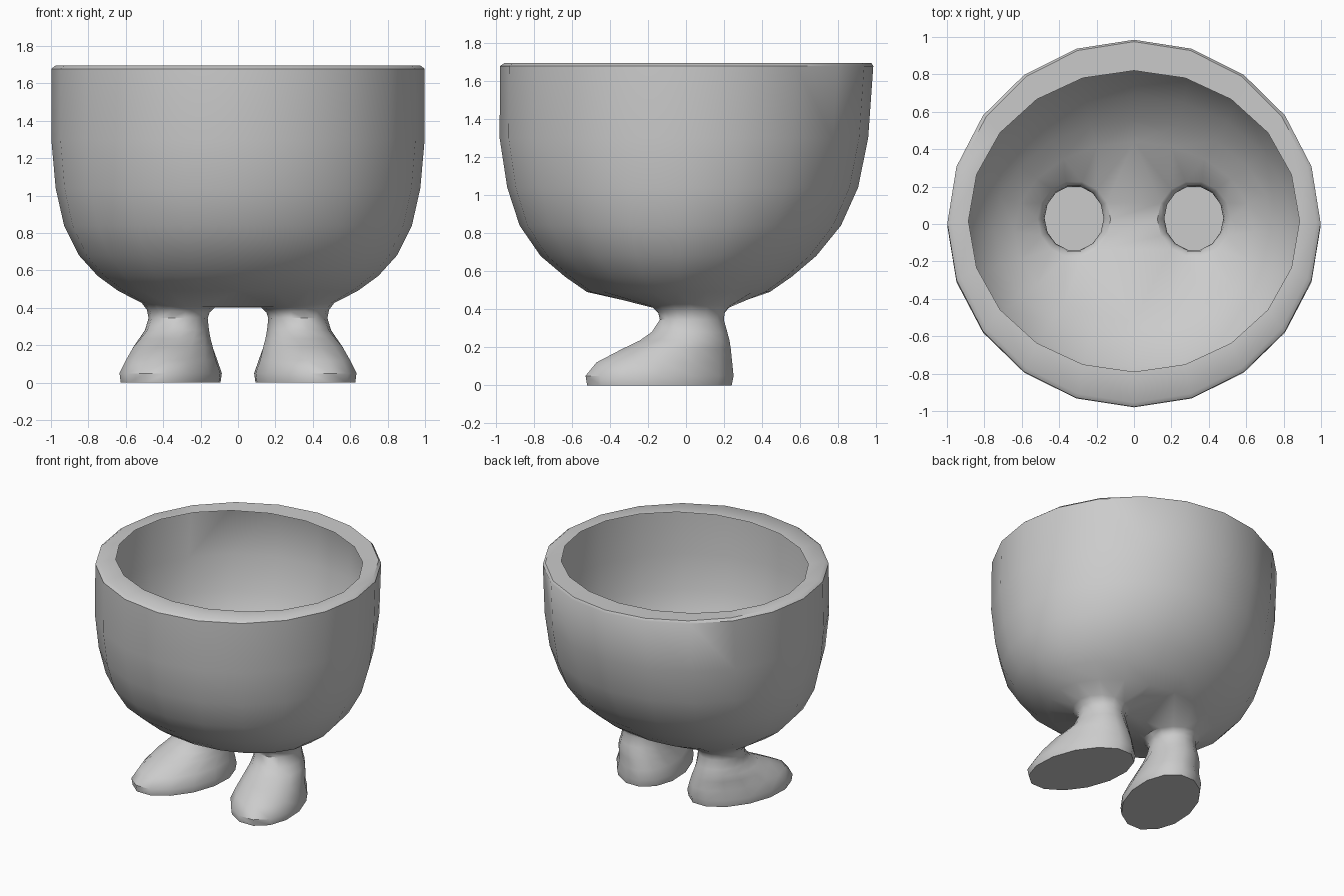
import bpy, bmesh, math

if "Cube" in bpy.data.objects:
    bpy.data.objects.remove(bpy.data.objects["Cube"])

bm = bmesh.new()


def ring(n, fn):
    """Closed loop of n vertices; fn maps (cos, sin) to a position."""
    return [bm.verts.new(fn(math.cos(2 * math.pi * i / n), math.sin(2 * math.pi * i / n)))
            for i in range(n)]


def skin(rings):
    """Join consecutive loops with quads."""
    for a, b in zip(rings, rings[1:]):
        n = len(a)
        for i in range(n):
            j = (i + 1) % n
            bm.faces.new((a[i], a[j], b[j], b[i]))


def loop_edges(r):
    return [bm.edges.get((r[i], r[(i + 1) % len(r)])) for i in range(len(r))]


# Bowl wall and rim: z, half width, front y, back y
bowl_profile = [
    (1.692, 0.885, -0.79, 0.82),
    (1.695, 0.975, -0.955, 0.975),
    (1.678, 0.998, -0.978, 0.985),
    (1.30, 0.998, -0.98, 0.958),
    (1.04, 0.975, -0.94, 0.905),
    (0.84, 0.93, -0.875, 0.815),
    (0.68, 0.85, -0.765, 0.685),
    (0.57, 0.75, -0.635, 0.555),
    (0.49, 0.64, -0.52, 0.44),
]
bowl = [ring(20, lambda c, s, z=z, w=w, f=f, b=b:
             (w * c, (f + b) / 2 + (b - f) / 2 * s, z))
        for z, w, f, b in bowl_profile]
skin(bowl)

# Legs and feet: z, inner x, outer x, front y, back y, toe-out shear
foot_profile = [
    (0.400, 0.125, 0.515, -0.18, 0.23, 0.0),
    (0.382, 0.152, 0.487, -0.15, 0.208, 0.0),
    (0.345, 0.162, 0.478, -0.142, 0.203, 0.0),
    (0.28, 0.155, 0.498, -0.185, 0.222, 0.04),
    (0.235, 0.145, 0.53, -0.25, 0.235, 0.10),
    (0.19, 0.13, 0.565, -0.345, 0.243, 0.16),
    (0.12, 0.108, 0.602, -0.48, 0.252, 0.2),
    (0.05, 0.083, 0.637, -0.538, 0.26, 0.2),
    (0.0, 0.09, 0.63, -0.53, 0.25, 0.2),
]
bottom_edges = loop_edges(bowl[-1])
for side in (-1, 1):
    rings = []
    for k, (z, x0, x1, y0, y1, shear) in enumerate(foot_profile):
        b, a = (y1 - y0) / 2, (x1 - x0) / 2
        a = math.sqrt(a * a - (shear * b) ** 2)

        def place(c, s):
            x = (x0 + x1) / 2 + a * c - shear * b * s
            lift = 0.1 * x * x if k == 0 else 0.04 * (x - 0.32) if k == 1 else 0
            return (side * x, (y0 + y1) / 2 + b * s, z + lift)
        rings.append(ring(14, place))
    skin(rings)
    bm.faces.new(rings[-1])  # flat sole
    bottom_edges += loop_edges(rings[0])

# Underside of the bowl, open above each leg
bmesh.ops.triangle_fill(bm, edges=bottom_edges, use_beauty=True, normal=(0, 0, -1))
bmesh.ops.recalc_face_normals(bm, faces=bm.faces[:])

mesh = bpy.data.meshes.new("footed_bowl")
bm.to_mesh(mesh)
bm.free()
obj = bpy.data.objects.new("footed_bowl", mesh)
bpy.context.collection.objects.link(obj)
bpy.context.view_layer.objects.active = obj
obj.select_set(True)
bpy.ops.object.shade_smooth_by_angle(angle=math.radians(42))
